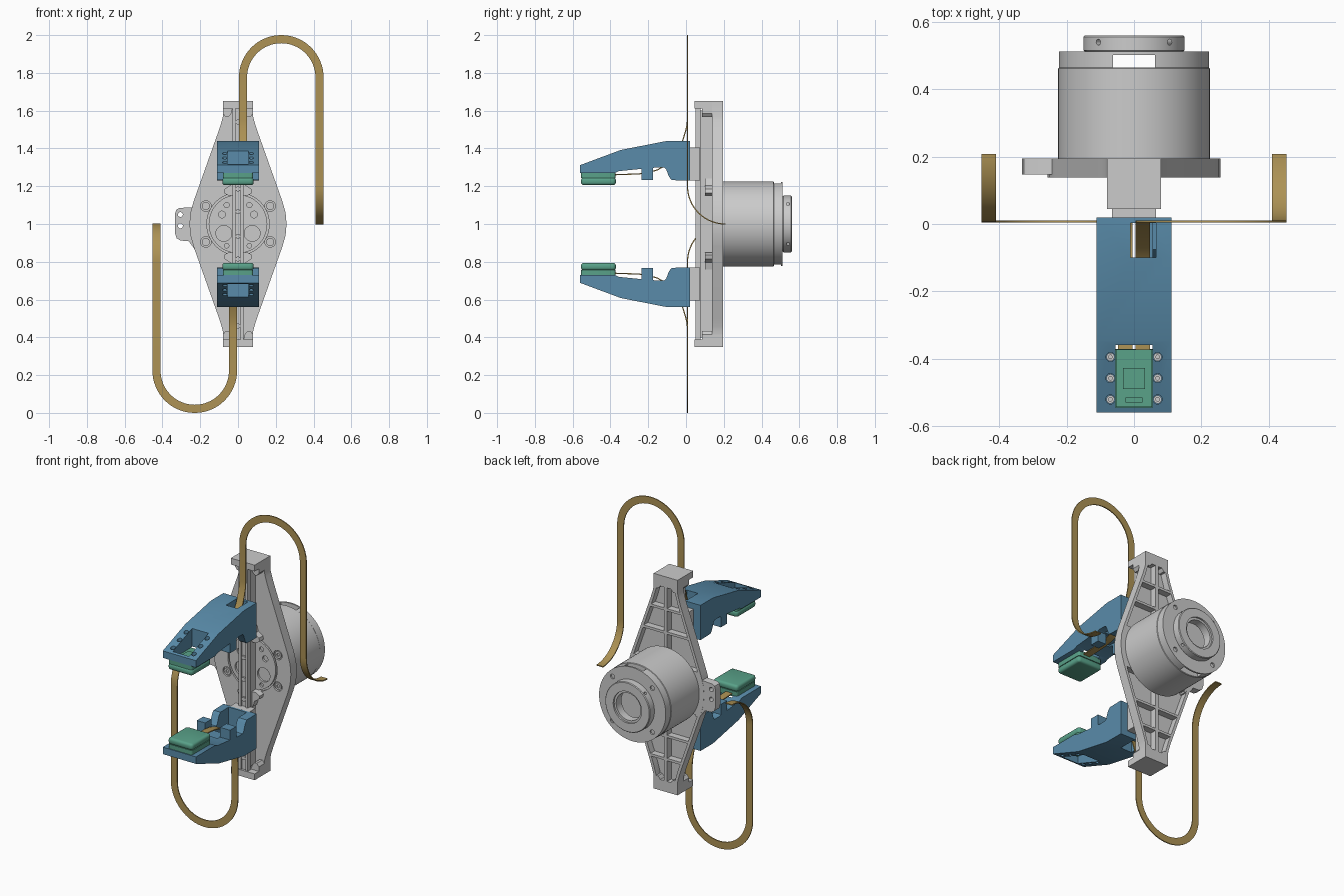
import bpy, bmesh
from math import sin, cos, pi
from mathutils import Vector, Matrix

if "Cube" in bpy.data.objects:
    bpy.data.objects.remove(bpy.data.objects["Cube"])

def mat(name, c):
    m = bpy.data.materials.new(name)
    m.diffuse_color = (*c, 1)
    m.use_nodes = True
    m.node_tree.nodes["Principled BSDF"].inputs["Base Color"].default_value = m.diffuse_color
    return m

BLUE = mat("blue", (0.10, 0.26, 0.40))
GREEN = mat("green", (0.10, 0.36, 0.25))
TAN = mat("tan", (0.42, 0.29, 0.09))
PLACE = {'x': lambda a, b, h: (h, a, b), 'y': lambda a, b, h: (a, h, b), 'z': lambda a, b, h: (a, b, h)}

def add(name, bm, m=None):
    bmesh.ops.recalc_face_normals(bm, faces=bm.faces)
    me = bpy.data.meshes.new(name)
    bm.to_mesh(me)
    bm.free()
    o = bpy.data.objects.new(name, me)
    bpy.context.collection.objects.link(o)
    if m:
        me.materials.append(m)
    return o

def prism(name, pts, axis, lo, hi, m=None):
    """Extrude a 2D outline along an axis."""
    bm = bmesh.new()
    A, B = [[bm.verts.new(PLACE[axis](a, b, h)) for a, b in pts] for h in (lo, hi)]
    n = len(pts)
    bm.faces.new(A)
    bm.faces.new(B)
    for i in range(n):
        j = (i + 1) % n
        bm.faces.new((A[i], A[j], B[j], B[i]))
    return add(name, bm, m)

def circle(a, b, r, n=24):
    return [(a + r * cos(2 * pi * i / n), b + r * sin(2 * pi * i / n)) for i in range(n)]

def cyl(name, a, b, r, lo, hi, axis='y', m=None, n=24):
    return prism(name, circle(a, b, r, n), axis, lo, hi, m)

def box(name, x0, x1, y0, y1, z0, z1, m=None):
    return prism(name, [(x0, y0), (x1, y0), (x1, y1), (x0, y1)], 'z', z0, z1, m)

def bake(o):
    dg = bpy.context.evaluated_depsgraph_get()
    me = bpy.data.meshes.new_from_object(o.evaluated_get(dg))
    o.modifiers.clear()
    o.data = me

def cut(o, cutters):
    for c in cutters:
        md = o.modifiers.new("cut", 'BOOLEAN')
        md.operation, md.solver, md.object = 'DIFFERENCE', 'EXACT', c
    bake(o)
    for c in cutters:
        bpy.data.objects.remove(c)

def bevel(o, w, seg=2):
    md = o.modifiers.new("bevel", 'BEVEL')
    md.width, md.segments, md.limit_method, md.angle_limit = w, seg, 'ANGLE', 0.9
    bake(o)

# ---- base plate: waisted outline, rear pockets leave a rim and ribs
half = [(0.08, 0.65), (0.08, 0.57), (0.086, 0.545), (0.1, 0.50), (0.235, 0.12), (0.252, 0.06), (0.257, 0)]
right = half + [(x, -z) for x, z in half[-2::-1]]
outline = [(x, z + 1) for x, z in right + [(-x, z) for x, z in right[::-1]]]
plate = prism("base_plate", outline, 'y', 0.138, 0.195)

def width(z):
    for (x0, z0), (x1, z1) in zip(half, half[1:]):
        if z1 <= z <= z0:
            return x0 + (x1 - x0) * (z0 - z) / (z0 - z1)

cuts = []
for sx in (1, -1):
    for sz in (1, -1):
        for top, bot in ((0.585, 0.46), (0.445, 0.32), (0.305, 0.13)):
            zs = [top] + [z for z in (0.57, 0.50) if bot < z < top] + [bot]
            pts = [(0.01, top)] + [(width(z) - 0.018, z) for z in zs] + [(0.01, bot)]
            cuts.append(prism("c", [(sx * x, 1 + sz * z) for x, z in pts], 'y', 0.155, 0.21))
        cuts.append(cyl("c", sx * 0.17, 1 + sz * 0.095, 0.028, 0.13, 0.15))
cuts.append(cyl("c", 0, 1, 0.165, 0.13, 0.15, n=64))
cut(plate, cuts)
disc = cyl("hub_disc", 0, 1, 0.155, 0.138, 0.16, n=64)
cut(disc, [cyl("c", x, 1 + z, r, 0.13, 0.152) for x, z, r in
           ((-0.075, -0.05, 0.042), (0.075, -0.05, 0.042), (-0.085, 0.05, 0.018), (0.085, 0.05, 0.018),
            (-0.06, 0.1, 0.014), (0.06, 0.1, 0.014), (-0.06, -0.115, 0.012), (0.06, -0.115, 0.012))])
ear = prism("side_ear", [(-0.2, 1.09), (-0.31, 1.085), (-0.327, 1.075), (-0.333, 1.055), (-0.333, 0.95),
                         (-0.325, 0.925), (-0.305, 0.912), (-0.262, 0.91), (-0.225, 0.86), (-0.2, 0.86)], 'y', 0.147, 0.194)
cut(ear, [cyl("c", -0.305, z, 0.013, 0.1, 0.25) for z in (1.05, 0.99)])
for sx in (1, -1):
    for sz in (1, -1):
        s = cyl("plate_screw", sx * 0.17, 1 + sz * 0.095, 0.021, 0.14, 0.155)
        cut(s, [cyl("c", sx * 0.17, 1 + sz * 0.095, 0.01, 0.13, 0.147, n=6)])

# ---- slide rail on its spine
box("rail_spine", -0.022, 0.022, 0.07, 0.145, 0.4, 1.6)
rail = box("slide_rail", -0.03, 0.03, 0.05, 0.077, 0.385, 1.615)
cut(rail, [box("c", -0.014, 0.014, 0.04, 0.06, 0.3, 1.7)])
for z in (0.54, 0.185, 0.065, -0.065, -0.185, -0.54):
    cyl("rail_screw", 0, 1 + z, 0.013, 0.052, 0.065)

# ---- motor: body, notched rear collar, end cap
body = cyl("motor_body", 0, 1, 0.225, 0.19, 0.465, n=96)
bevel(body, 0.003, 1)
collar = cyl("motor_collar", 0, 1, 0.223, 0.465, 0.512, n=96)
cut(collar, [cyl("c", 0, 1, 0.19, 0.46, 0.5, n=64), box("c", -0.063, 0.063, 0.46, 0.502, 0.7, 1.3),
             cyl("c", 0, 1, 0.082, 0.45, 0.53, n=48)]
    + [cyl("c", 0.188 * cos(a), 1 + 0.188 * sin(a), 0.014, 0.503, 0.53) for a in (pi / 4 + k * pi / 2 for k in range(4))])
cap = cyl("motor_cap", 0, 1, 0.15, 0.512, 0.56, n=96)
bevel(cap, 0.004, 1)
holes = [cyl("c", 0, 1, 0.082, 0.5, 0.6, n=48), cyl("c", 0, 1, 0.095, 0.55, 0.6, n=48)]
for k in range(4):
    h = cyl("c", 0, 0.54, 0.009, 0.13, 0.2, 'x', n=16)   # radial set-screw holes
    h.data.transform(Matrix.Rotation(pi / 2, 4, 'X') @ Matrix.Translation((0, 0, -0.54)))
    h.data.transform(Matrix.Translation((0, 0.54, 1)) @ Matrix.Rotation(pi / 4 + k * pi / 2, 4, 'Y') @ Matrix.Rotation(-pi / 2, 4, 'X'))
    holes.append(h)
cut(cap, holes)

# ---- everything below is built for the upper half, then turned for the lower half
pair = []
end = prism("end_block", [(-0.08, 1.65), (-0.08, 1.585), (-0.066, 1.567), (-0.05, 1.567), (-0.035, 1.585), (-0.03, 1.607),
                          (0.03, 1.607), (0.035, 1.585), (0.05, 1.567), (0.066, 1.567), (0.08, 1.585), (0.08, 1.65)], 'y', 0.085, 0.195)
pair.append(end)
pair.append(box("end_block_lip", -0.08, 0.08, 0.045, 0.09, 1.612, 1.65))
pair.append(prism("rail_bracket", [(-0.075, 1.165), (-0.07, 1.185), (-0.04, 1.205), (-0.03, 1.24), (0.03, 1.24), (0.04, 1.205),
                                   (0.07, 1.185), (0.075, 1.165), (0.05, 1.15), (-0.05, 1.15)], 'y', 0.1, 0.145))
pair.append(box("carriage", -0.065, 0.065, 0.015, 0.073, 1.23, 1.405))

# finger arm with cable slot, underside channel, sensor window and screw wells
prof = [(0.02, 1.44), (-0.10, 1.44), (-0.345, 1.392), (-0.56, 1.312), (-0.56, 1.27), (-0.375, 1.27), (-0.355, 1.28),
        (-0.235, 1.292), (-0.235, 1.233), (-0.175, 1.233), (-0.175, 1.295), (-0.165, 1.3), (-0.115, 1.3), (-0.105, 1.29),
        (-0.09, 1.25), (-0.075, 1.232), (0.02, 1.23)]
finger = prism("finger_arm", prof, 'x', -0.111, 0.111, BLUE)
screws = [(sx * 0.07, y) for sx in (1, -1) for y in (-0.395, -0.458, -0.521)]
cut(finger, [box("c", -0.01, 0.065, -0.10, 0.003, 1.3, 1.5),
             box("c", -0.055, 0.065, -0.17, 0.003, 1.2, 1.345),
             box("c", -0.045, 0.055, -0.26, -0.16, 1.2, 1.3),
             box("c", -0.055, 0.055, -0.545, -0.36, 1.2, 1.45)]
    + [cyl("c", x, y, 0.0135, 1.3, 1.45, 'z') for x, y in screws])
pair.append(finger)
for x, y in screws:
    s = cyl("finger_screw", x, y, 0.012, 1.28, 1.312, 'z')
    cut(s, [cyl("c", x, y, 0.006, 1.305, 1.33, 'z', n=6)])
    pair.append(s)

# green sensor pad
def rrect(x, y0, y1, r):
    return [(sx * (x - r) + r * cos(a + k * pi / 8), cy + r * sin(a + k * pi / 8))
            for sx, cy, a in ((1, y1 - r, 0), (-1, y1 - r, pi / 2), (-1, y0 + r, pi), (1, y0 + r, 1.5 * pi)) for k in range(5)]

pair.append(prism("pad_base", rrect(0.08, -0.555, -0.373, 0.012), 'z', 1.243, 1.27, GREEN))
pad = prism("grip_pad", rrect(0.083, -0.556, -0.371, 0.018), 'z', 1.206, 1.245, GREEN)
bevel(pad, 0.014, 3)
pair.append(pad)
pair.append(box("sensor_board", -0.053, 0.053, -0.543, -0.373, 1.27, 1.276, GREEN))
pair.append(box("sensor_chip", -0.032, 0.032, -0.49, -0.428, 1.276, 1.283, GREEN))
pair.append(box("sensor_plug", -0.025, 0.025, -0.53, -0.515, 1.276, 1.283, GREEN))

# flat ribbon cable: from the pad, up through the arm, over the loop, back to the motor
X, R, cx, cz, Y = 0.0265, 0.2025, 0.229, 1.776, 0.008
path = [(Vector((X, y, z)), Vector((1, 0, 0))) for y, z in
        ((-0.40, 1.26), (-0.25, 1.265), (-0.2, 1.272), (-0.15, 1.287), (-0.11, 1.31), (-0.075, 1.343), (-0.045, 1.385),
         (-0.02, 1.435), (-0.004, 1.485), (0.005, 1.52), (Y, 1.55))]
for k in range(33):
    a = pi - pi * k / 32
    path.append((Vector((cx + R * cos(a), Y, cz + R * sin(a))), Vector((-cos(a), 0, -sin(a)))))
for k in range(17):
    a = pi / 2 * k / 16
    path.append((Vector((cx + R, Y + 0.2 - 0.2 * cos(a), 1.2 - 0.2 * sin(a))), Vector((-1, 0, 0))))
bm = bmesh.new()
rings = []
for i, (p, w) in enumerate(path):
    t = (path[min(i + 1, len(path) - 1)][0] - path[max(i - 1, 0)][0]).normalized()
    n = t.cross(w).normalized() * 0.003
    w = w * 0.0215
    rings.append([bm.verts.new(p + d) for d in (w + n, w - n, -w - n, -w + n)])
for a, b in zip(rings, rings[1:]):
    for i in range(4):
        bm.faces.new((a[i], a[i - 1], b[i - 1], b[i]))
bm.faces.new(rings[0])
bm.faces.new(rings[-1])
pair.append(add("ribbon_cable", bm, TAN))

# half-turn copies about the motor axis
turn = Matrix.Translation((0, 0, 1)) @ Matrix.Rotation(pi, 4, 'Y') @ Matrix.Translation((0, 0, -1))
for o in pair:
    c = bpy.data.objects.new("lower_" + o.name, o.data.copy())
    c.data.transform(turn)
    bpy.context.collection.objects.link(c)
    o.name = "upper_" + o.name

bpy.ops.object.select_all(action='SELECT')
bpy.context.view_layer.objects.active = plate
bpy.ops.object.shade_smooth_by_angle(angle=0.55)
